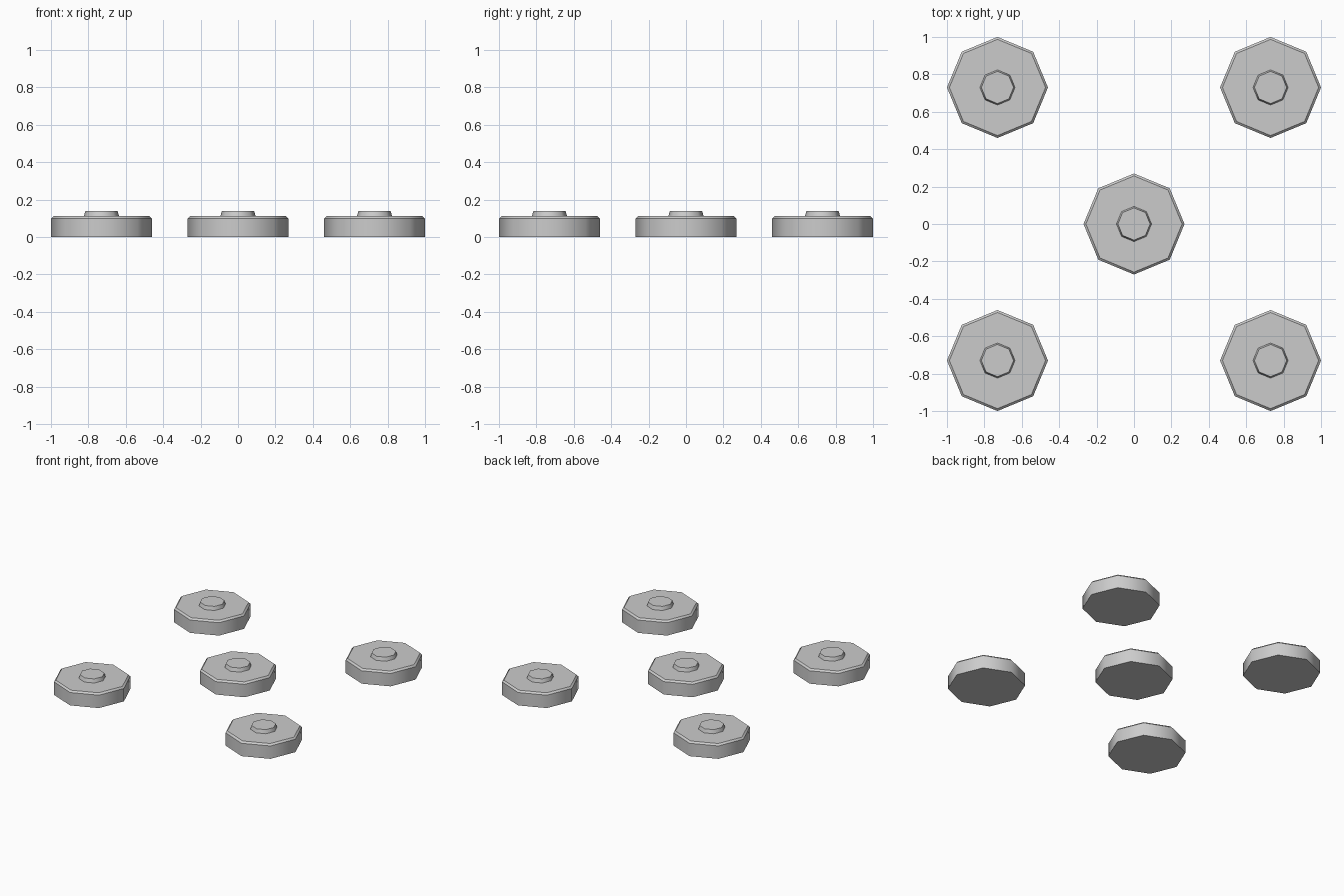
import bpy, bmesh, math

if "Cube" in bpy.data.objects:
    bpy.data.objects.remove(bpy.data.objects["Cube"])

SIDES = 8
D = 0.73

# Half profile (radius, z): wall, chamfered rim, flat top, tapered knob
PROFILE = [(0.27, 0.0), (0.27, 0.099), (0.257, 0.112),
           (0.094, 0.112), (0.086, 0.14)]


def disc_mesh():
    bm = bmesh.new()
    rings = []
    for r, z in PROFILE:
        rings.append([bm.verts.new((r * math.cos(2 * math.pi * i / SIDES),
                                    r * math.sin(2 * math.pi * i / SIDES), z))
                      for i in range(SIDES)])
    # Side bands shade smoothly around the octagon
    for low, high in zip(rings, rings[1:]):
        for i in range(SIDES):
            j = (i + 1) % SIDES
            bm.faces.new((low[i], low[j], high[j], high[i])).smooth = True
    # Bottom and knob caps
    bm.faces.new(rings[0][::-1])
    bm.faces.new(rings[-1])
    # Keep the horizontal ring edges crisp
    for e in bm.edges:
        if abs(e.verts[0].co.z - e.verts[1].co.z) < 1e-5:
            e.smooth = False
    mesh = bpy.data.meshes.new("knobbed_disc")
    bm.to_mesh(mesh)
    bm.free()
    return mesh


# Five discs in a quincunx layout
mesh = disc_mesh()
LAYOUT = {"center_disc": (0, 0), "front_left_disc": (-D, -D),
          "front_right_disc": (D, -D), "back_left_disc": (-D, D),
          "back_right_disc": (D, D)}
for name, (x, y) in LAYOUT.items():
    ob = bpy.data.objects.new(name, mesh)
    ob.location = (x, y, 0)
    bpy.context.collection.objects.link(ob)
